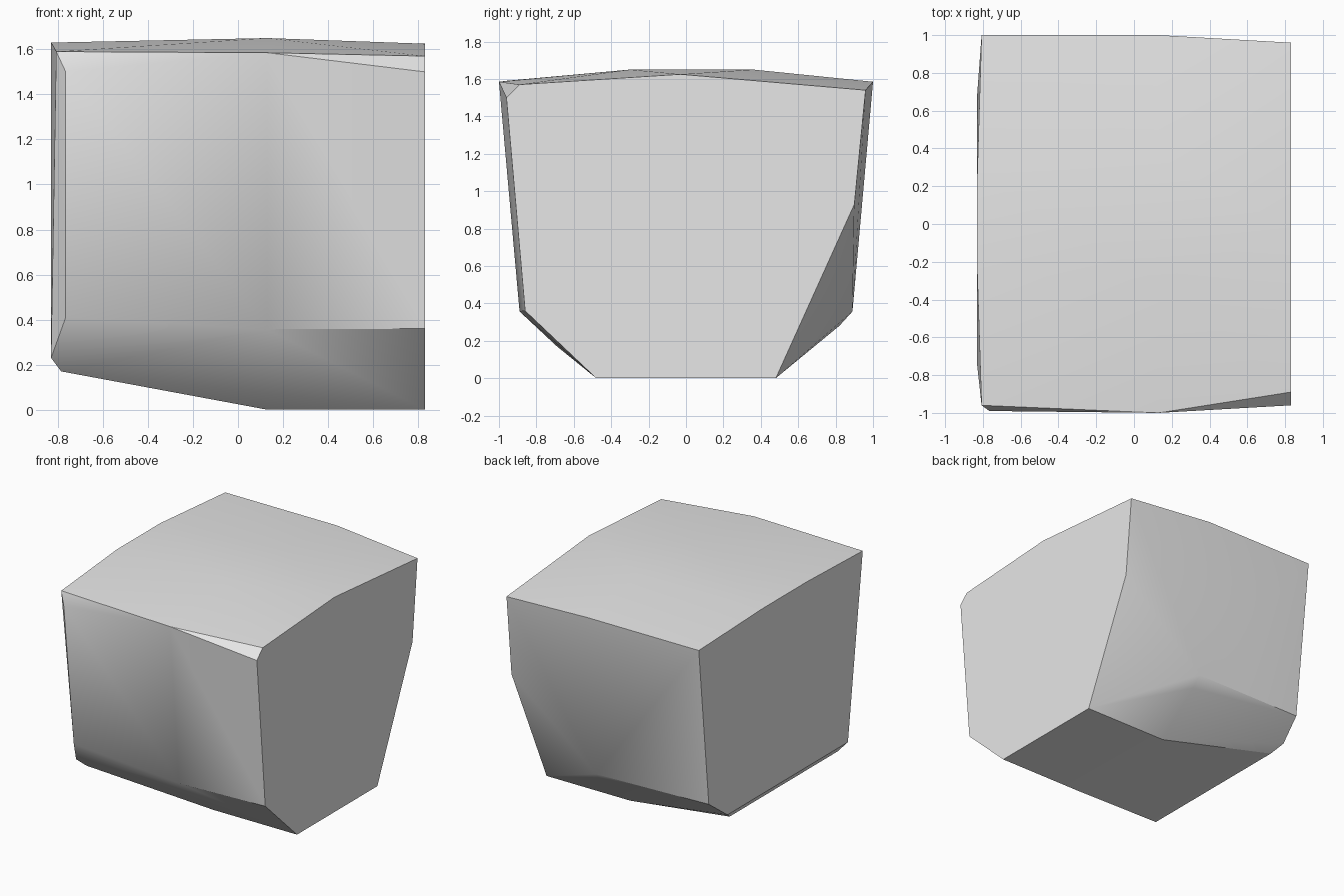
import bpy
import bmesh
import math

# Remove the default object
default_object = bpy.data.objects.get("Cube")
if default_object:
    bpy.data.objects.remove(default_object, do_unlink=True)


def make_material(name, grey):
    material = bpy.data.materials.new(name)
    material.use_nodes = True
    colour = (grey, grey, grey, 1)
    material.diffuse_color = colour
    shader = material.node_tree.nodes["Principled BSDF"]
    shader.inputs["Base Color"].default_value = colour
    return material


def both_sides(y, z):
    """Front and back copies of one profile point."""
    return [(-y, z), (y, z)]


def add_station(bm, x, profile):
    """Place one cross-section of the boulder at a given x."""
    for y, z in profile:
        bm.verts.new((x, y, z))


def build_boulder(name, stations, material):
    """Wrap a tight faceted skin around the cross-sections."""
    bm = bmesh.new()
    for x, profile in stations:
        add_station(bm, x, profile)
    hull = bmesh.ops.convex_hull(bm, input=bm.verts[:])
    inner = set(hull["geom_interior"]) | set(hull["geom_unused"])
    loose = [item for item in inner if isinstance(item, bmesh.types.BMVert)]
    bmesh.ops.delete(bm, geom=loose, context="VERTS")
    # Merge the triangles of the flat cut face and the base
    bmesh.ops.dissolve_limit(bm, angle_limit=math.radians(0.5),
                             verts=bm.verts[:], edges=bm.edges[:])
    bmesh.ops.recalc_face_normals(bm, faces=bm.faces[:])
    mesh = bpy.data.meshes.new(name)
    bm.to_mesh(mesh)
    bm.free()
    mesh.materials.append(material)
    boulder = bpy.data.objects.new(name, mesh)
    bpy.context.collection.objects.link(boulder)
    return boulder


base_edge = both_sides(.48, 0)

# Flat cut face on the left end
cut_face = base_edge + [
    (.9, .93), (.96, 1.54), (-.03, 1.625),
    (-.89, 1.57), (-.96, 1.5), (-.86, .36),
]

# Widest section, where the base starts to rise
middle = (base_edge + both_sides(1, 1.585) + both_sides(.89, .357)
          + [(-.3, 1.65), (.36, 1.65), (.82, .28)])

# Right end, with small chamfers around the rim
front_rim = [(-.99, 1.5), (-.87, .41)]
top_corners = [(-.96, 1.59), (1, 1.585)]
lower_rim = [(-.69, .17), (.6, .17)]
end_face = both_sides(.26, 1.63) + [(-.75, .23), (.69, .23)]

boulder = build_boulder("boulder", [
    (.83, cut_face),
    (.13, middle),
    (-.765, front_rim),
    (-.785, lower_rim),
    (-.8, [(.87, .37)]),
    (-.807, top_corners),
    (-.83, end_face),
], make_material("stone grey", .8))

# Soft shading across shallow bends, crisp main edges
bpy.ops.object.select_all(action="DESELECT")
boulder.select_set(True)
bpy.context.view_layer.objects.active = boulder
bpy.ops.object.shade_smooth_by_angle(angle=math.radians(30))
